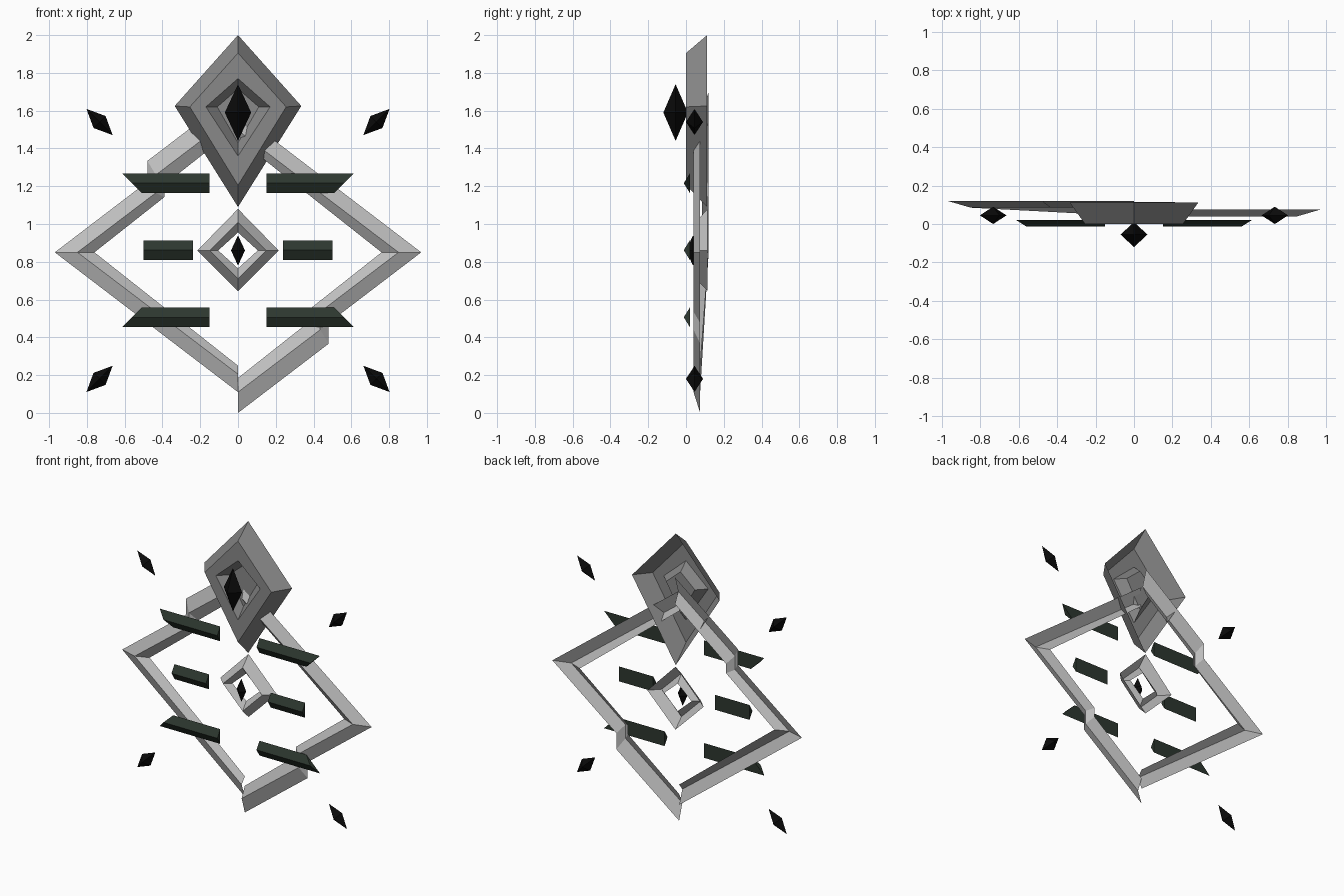
import bpy, bmesh, math
from mathutils import Vector, Matrix

if "Cube" in bpy.data.objects:
    bpy.data.objects.remove(bpy.data.objects["Cube"])


def material(name, color):
    m = bpy.data.materials.new(name)
    m.diffuse_color = (*color, 1)
    m.use_nodes = True
    m.node_tree.nodes["Principled BSDF"].inputs["Base Color"].default_value = m.diffuse_color
    return m


LIGHT = material("pale metal", (0.52, 0.52, 0.52))
GREY = material("mid grey", (0.25, 0.25, 0.25))
GREEN = material("dark green", (0.026, 0.038, 0.028))
BLACK = material("black crystal", (0.003, 0.003, 0.003))


def finish(bm, name, mat, closed=True):
    bmesh.ops.recalc_face_normals(bm, faces=bm.faces[:])
    # open relief shells must face forward
    if not closed and sum(f.normal.y * f.calc_area() for f in bm.faces) > 0:
        bmesh.ops.reverse_faces(bm, faces=bm.faces[:])
    me = bpy.data.meshes.new(name)
    bm.to_mesh(me)
    bm.free()
    me.materials.append(mat)
    ob = bpy.data.objects.new(name, me)
    bpy.context.collection.objects.link(ob)
    return ob


def loft(name, rings, mat, wrap=True, caps=(False, False), closed=False):
    bm = bmesh.new()
    vs = [[bm.verts.new(p) for p in r] for r in rings]
    n = len(rings[0])
    for a, b in zip(vs, vs[1:]):
        for i in range(n if wrap else n - 1):
            j = (i + 1) % n
            bm.faces.new((a[i], a[j], b[j], b[i]))
    if caps[0]:
        bm.faces.new(vs[0])
    if caps[1]:
        bm.faces.new(vs[-1])
    return finish(bm, name, mat, closed)


def kite(w, top, mid, bottom, y):
    return [(0, y, top), (w, y, mid), (0, y, bottom), (-w, y, mid)]


def crystal(name, loc, half, turn=0):
    bm = bmesh.new()
    ring = [bm.verts.new((math.cos(a) * half[0], math.sin(a) * half[1], 0))
            for a in (0, math.pi / 2, math.pi, 1.5 * math.pi)]
    for z in (half[2], -half[2]):
        tip = bm.verts.new((0, 0, z))
        for i in range(4):
            bm.faces.new((ring[i], ring[(i + 1) % 4], tip))
    bm.transform(Matrix.Translation(loc) @ Matrix.Rotation(turn, 4, 'Y'))
    finish(bm, name, BLACK)


# Kite shaped head: hollow back, bevelled rim, sunken centre
loft("head_plate", [
    kite(0.335, 2.0, 1.625, 1.09, 0.112),
    kite(0.255, 1.905, 1.62, 1.205, 0.0),
    kite(0.17, 1.77, 1.62, 1.36, 0.0),
    kite(0.11, 1.715, 1.62, 1.43, 0.06)], GREY, caps=(False, True))

# Small ridged diamond ring in the middle
loft("middle_ring", [
    kite(0.215, 1.08, 0.86, 0.645, 0.115),
    kite(0.15, 1.01, 0.86, 0.71, 0.05),
    kite(0.105, 0.955, 0.86, 0.765, 0.09)], LIGHT)

# Large ridged frame: two half bands, each with a jog, turned about the middle
MID = 0.85
EDGES = [  # half width, half height, jog x, jog height, depth
    (0.97, 0.74, 0.48, 0.11, 0.075),
    (0.85, 0.645, 0.435, 0.095, 0.04),
    (0.76, 0.60, 0.39, 0.065, 0.075)]


def half_frame(name, side, back):
    stations = []
    for k in range(5):
        ring = []
        for w, h, jx, jog, y in EDGES:
            jz = -h * (1 - jx / w)
            x, z = [(0, -h - jog), (jx, jz - jog), (jx, jz), (w, 0), (0, h)][k]
            ring.append((side * x, y + (back if k < 4 else 0), MID + side * z))
        stations.append(ring)
    loft(name, stations, LIGHT, wrap=False)


half_frame("right_frame", 1, 0.0)
half_frame("left_frame", -1, 0.045)

# Triangular side bars: (name, inner x, outer x at bottom, outer x at top, bottom, top)
BARS = [("upper_bar", 0.15, 0.51, 0.613, 1.165, 1.267),
        ("middle_bar", 0.237, 0.50, 0.50, 0.81, 0.913),
        ("lower_bar", 0.15, 0.613, 0.51, 0.455, 0.557)]
for name, x0, xb, xt, z0, z1 in BARS:
    for s, label in ((-1, "left_"), (1, "right_")):
        zm = (z0 + z1) / 2
        inner = [(s * x0, 0.02, z0), (s * x0, -0.012, zm), (s * x0, 0.02, z1)]
        outer = [(s * xb, 0.02, z0), (s * (xb + xt) / 2, -0.012, zm), (s * xt, 0.02, z1)]
        loft(label + name, [inner, outer], GREEN, caps=(True, True), closed=True)

# Crystals: head, middle and four corners
crystal("head_crystal", (0, -0.055, 1.59), (0.07, 0.065, 0.15))
crystal("middle_crystal", (0, 0.037, 0.86), (0.037, 0.037, 0.08))
for sx in (-1, 1):
    for sz, z in ((1, 1.54), (-1, 0.18)):
        crystal("corner_crystal", (sx * 0.733, 0.045, z), (0.045, 0.045, 0.098),
                sx * sz * math.pi / 4)
